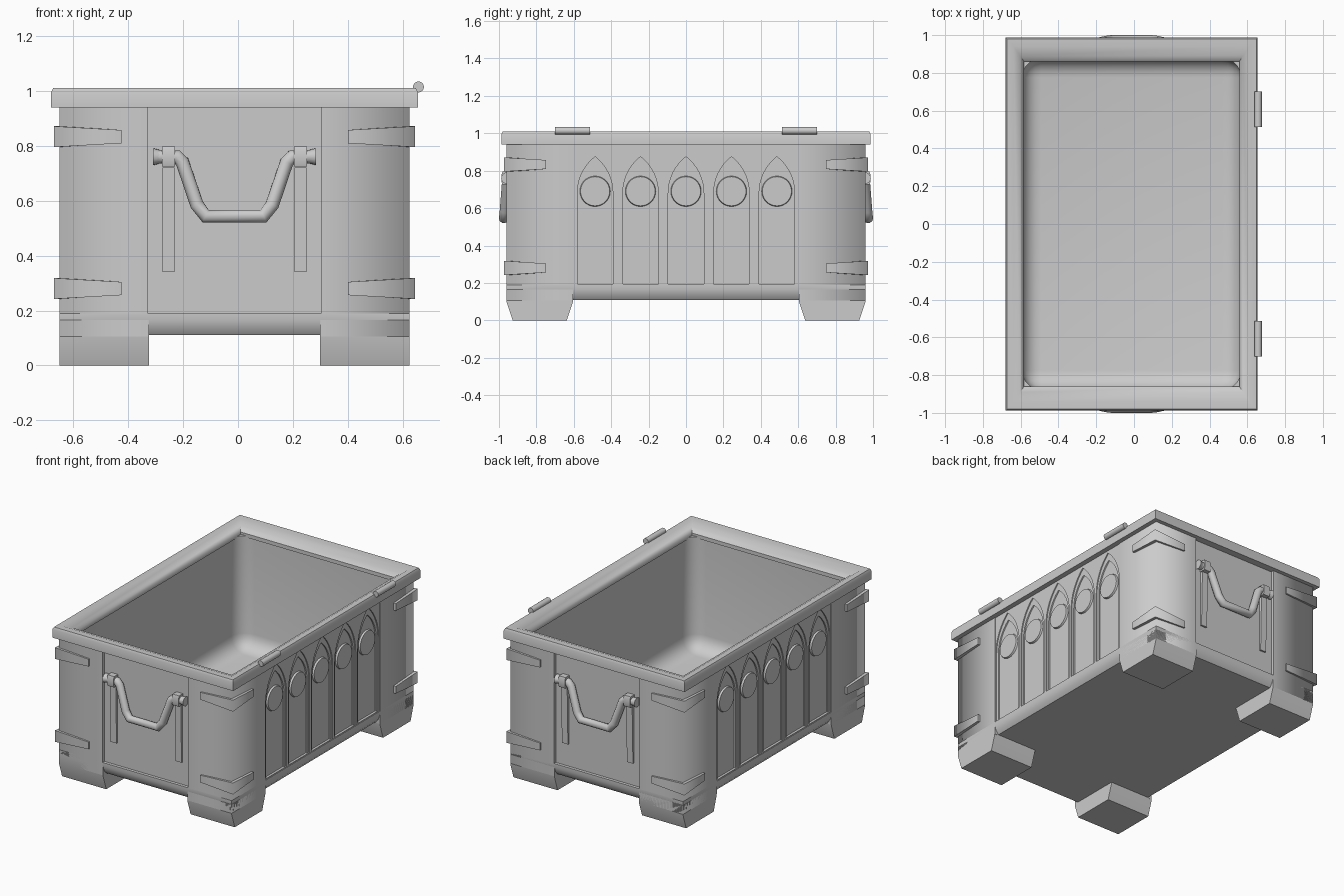
import bpy, bmesh, math
from mathutils import Matrix, Vector

if "Cube" in bpy.data.objects:
    bpy.data.objects.remove(bpy.data.objects["Cube"])

CX, HX, HY = -0.0125, 0.6375, 0.96      # body centre x, half width, half length
REC = 0.02                              # recess of walls behind the corner plates
keep_shading = set()


def to_object(name, bm):
    bmesh.ops.recalc_face_normals(bm, faces=bm.faces[:])
    me = bpy.data.meshes.new(name)
    bm.to_mesh(me)
    bm.free()
    ob = bpy.data.objects.new(name, me)
    bpy.context.collection.objects.link(ob)
    return ob


def stack(name, rings, cx=CX, cy=0, loop=False):
    """Loft rectangles (half x, half y, z); loop=True closes them into a frame."""
    bm = bmesh.new()
    vs = [[bm.verts.new((cx + sx * hx, cy + sy * hy, z))
           for sx, sy in ((-1, -1), (1, -1), (1, 1), (-1, 1))] for hx, hy, z in rings]
    n = len(vs)
    for i in range(n if loop else n - 1):
        a, b = vs[i], vs[(i + 1) % n]
        for k in range(4):
            bm.faces.new((a[k], a[(k + 1) % 4], b[(k + 1) % 4], b[k]))
    if not loop:
        bm.faces.new(vs[0])
        bm.faces.new(vs[-1])
    return to_object(name, bm)


def corner_plate(name, sx, sy, z, ox, oy, lx, ly, t, h_tip, h_mid, flare=0):
    """L-shaped plate wrapped round one vertical corner, shaded smooth over it."""
    secs = [((ox - lx, oy - flare), (ox - lx, oy - t), h_tip),
            ((ox, oy), (ox - t, oy - t), h_mid),
            ((ox - flare, oy - ly), (ox - t, oy - ly), h_tip)]
    bm = bmesh.new()
    vs = [[bm.verts.new((CX + sx * p[0], sy * p[1], z + d))
           for p, d in ((o, -h), (o, h), (i, h), (i, -h))] for o, i, h in secs]
    for a, b in zip(vs, vs[1:]):
        for k in range(4):
            bm.faces.new((a[k], a[(k + 1) % 4], b[(k + 1) % 4], b[k]))
    bm.faces.new(vs[0])
    bm.faces.new(vs[2])
    for f in bm.faces:
        f.smooth = True
    for e in bm.edges:
        e.smooth = set(e.verts) == {vs[1][0], vs[1][1]}
    keep_shading.add(name)
    return to_object(name, bm)


def cylinder(name, p, q, r1, r2=None, seg=16):
    p, q = Vector(p), Vector(q)
    bm = bmesh.new()
    m = Matrix.Translation((p + q) / 2) @ (q - p).to_track_quat('Z', 'Y').to_matrix().to_4x4()
    bmesh.ops.create_cone(bm, cap_ends=True, segments=seg, radius1=r1,
                          radius2=r1 if r2 is None else r2, depth=(q - p).length, matrix=m)
    return to_object(name, bm)


def curve_mesh(name, splines, cyclic, matrix=None, **settings):
    cu = bpy.data.curves.new(name, 'CURVE')
    for key, val in settings.items():
        setattr(cu, key, val)
    for pts in splines:
        sp = cu.splines.new('POLY')
        sp.points.add(len(pts) - 1)
        for pt, co in zip(sp.points, pts):
            pt.co = (*co, 1) if len(co) == 3 else (*co, 0, 1)
        sp.use_cyclic_u = cyclic
    ob = bpy.data.objects.new(name, cu)
    bpy.context.collection.objects.link(ob)
    if matrix:
        ob.matrix_world = matrix
    bpy.ops.object.select_all(action='DESELECT')
    ob.select_set(True)
    bpy.context.view_layer.objects.active = ob
    bpy.ops.object.convert(target='MESH')
    bpy.context.object.name = name


def lancet(c, w, z0, spring, apex, n=8):
    """Pointed arch outline centred on c."""
    h = apex - spring
    r = (h * h + w * w) / (2 * w)
    end = math.asin(h / r)
    right = [(c + w - r + r * math.cos(end * i / n), spring + r * math.sin(end * i / n))
             for i in range(n + 1)]
    left = [(2 * c - x, z) for x, z in reversed(right[:-1])]
    return [(c - w, z0), (c + w, z0)] + right + left


# Hollow walls: recessed box minus a rounded interior
walls = stack("walls", [(HX - REC, HY - REC, 0.15), (HX - REC, HY - REC, 0.95)])
hollow = stack("interior_cutter", [(0.58, 0.875, 0.20), (0.58, 0.875, 1.2)])
bm = bmesh.new()
bm.from_mesh(hollow.data)
low = [e for e in bm.edges if min(v.co.z for v in e.verts) < 1]
bmesh.ops.bevel(bm, geom=low, offset=0.1, segments=5, profile=0.5, affect='EDGES')
bm.to_mesh(hollow.data)
bm.free()
hollow.hide_render = True
mod = walls.modifiers.new("hollow", 'BOOLEAN')
mod.operation, mod.solver, mod.object = 'DIFFERENCE', 'EXACT', hollow
bpy.context.view_layer.objects.active = walls
bpy.ops.object.modifier_apply(modifier=mod.name)
bpy.data.objects.remove(hollow)

# Base band with sloped underside edge
stack("base", [(HX - 0.03, HY - 0.03, 0.11), (HX - 0.01, HY - 0.01, 0.135),
               (HX, HY, 0.165), (HX, HY, 0.19)])

# Rim frame
stack("rim", [(0.6675, 0.987, 0.94), (0.6675, 0.987, 0.995), (0.66, 0.98, 1.01),
              (0.625, 0.94, 1.01), (0.59, 0.89, 0.99), (0.57, 0.86, 0.965),
              (0.57, 0.86, 0.94)], loop=True)

# Corner plates, straps and feet
for sx in (-1, 1):
    for sy in (-1, 1):
        tag = ("left" if sx < 0 else "right") + ("_front" if sy < 0 else "_back")
        corner_plate("corner_" + tag, sx, sy, 0.525, HX, HY, 0.322, 0.357, REC + 0.005,
                     0.42, 0.42)
        for level, z in (("lower", 0.28), ("upper", 0.833)):
            corner_plate(f"strap_{level}_{tag}", sx, sy, z, HX + 0.02, HY + 0.014,
                         0.245, 0.225, 0.035, 0.024, 0.038, 0.004)
        stack("foot_" + tag, [(0.163, 0.145, 0), (0.163, 0.178, 0.10), (0.163, 0.178, 0.18)],
              CX + sx * (HX - 0.163), sy * (HY - 0.178))

# Arcades on the long sides: two stepped layers of pointed arches with roundels
centres = [-0.486 + 0.243 * i for i in range(5)]
frame = [(-0.603, 0.185), (0.603, 0.185), (0.603, 0.945), (-0.603, 0.945)]
for sx, side in ((-1, "left"), (1, "right")):
    for label, w, apex, t in (("outer", 0.112, 0.925, 0.016), ("inner", 0.095, 0.875, 0.009)):
        m = Matrix(((0, 0, 1, CX + sx * (HX - REC + t / 2)), (1, 0, 0, 0),
                    (0, 1, 0, 0), (0, 0, 0, 1)))
        curve_mesh(f"arcade_{label}_{side}",
                   [frame] + [lancet(c, w, 0.195, 0.68, apex) for c in centres], True, m,
                   dimensions='2D', fill_mode='BOTH', extrude=t / 2)
    for i, c in enumerate(centres):
        x = CX + sx * (HX - REC)
        cylinder(f"roundel_{side}_{i + 1}", (x - sx * 0.005, c, 0.69),
                 (x + sx * 0.012, c, 0.69), 0.083, 0.078, 28)

# Drop handles on both ends
for sy, end in ((-1, "front"), (1, "back")):
    half = [(0.285, 0.957, 0.76), (0.21, 0.957, 0.76), (0.19, 0.958, 0.74),
            (0.137, 0.970, 0.585), (0.105, 0.974, 0.543)]
    path = [(CX - x, sy * y, z) for x, y, z in half]
    path += [(CX + x, sy * y, z) for x, y, z in reversed(half)]
    curve_mesh("handle_" + end, [path], False, dimensions='3D', fill_mode='FULL',
               bevel_depth=0.026, bevel_resolution=3, use_fill_caps=True)
    for sx, side in ((-1, "left"), (1, "right")):
        x = CX + sx * 0.24
        stack(f"handle_bar_{side}_{end}", [(0.022, 0.012, 0.34), (0.022, 0.02, 0.72)],
              x, sy * (HY - REC))
        stack(f"handle_knuckle_{side}_{end}",
              [(0.024, 0.032, 0.725), (0.024, 0.036, 0.74), (0.024, 0.036, 0.78),
               (0.024, 0.03, 0.797)], x, sy * (HY - REC + 0.01))
        cylinder(f"handle_end_{side}_{end}", (CX + sx * 0.262, sy * 0.957, 0.76),
                 (CX + sx * 0.297, sy * 0.957, 0.76), 0.022, 0.031)

# Hinge barrels on the right rim
for sy, end in ((-1, "front"), (1, "back")):
    cylinder("hinge_" + end, (0.657, sy * 0.607 - 0.094, 1.014),
             (0.657, sy * 0.607 + 0.094, 1.014), 0.02)

# Smooth shading with sharp edges kept
bpy.ops.object.select_all(action='DESELECT')
for ob in bpy.data.objects:
    if ob.type == 'MESH' and ob.name not in keep_shading:
        ob.select_set(True)
        bpy.context.view_layer.objects.active = ob
bpy.ops.object.shade_smooth_by_angle(angle=math.radians(50))
